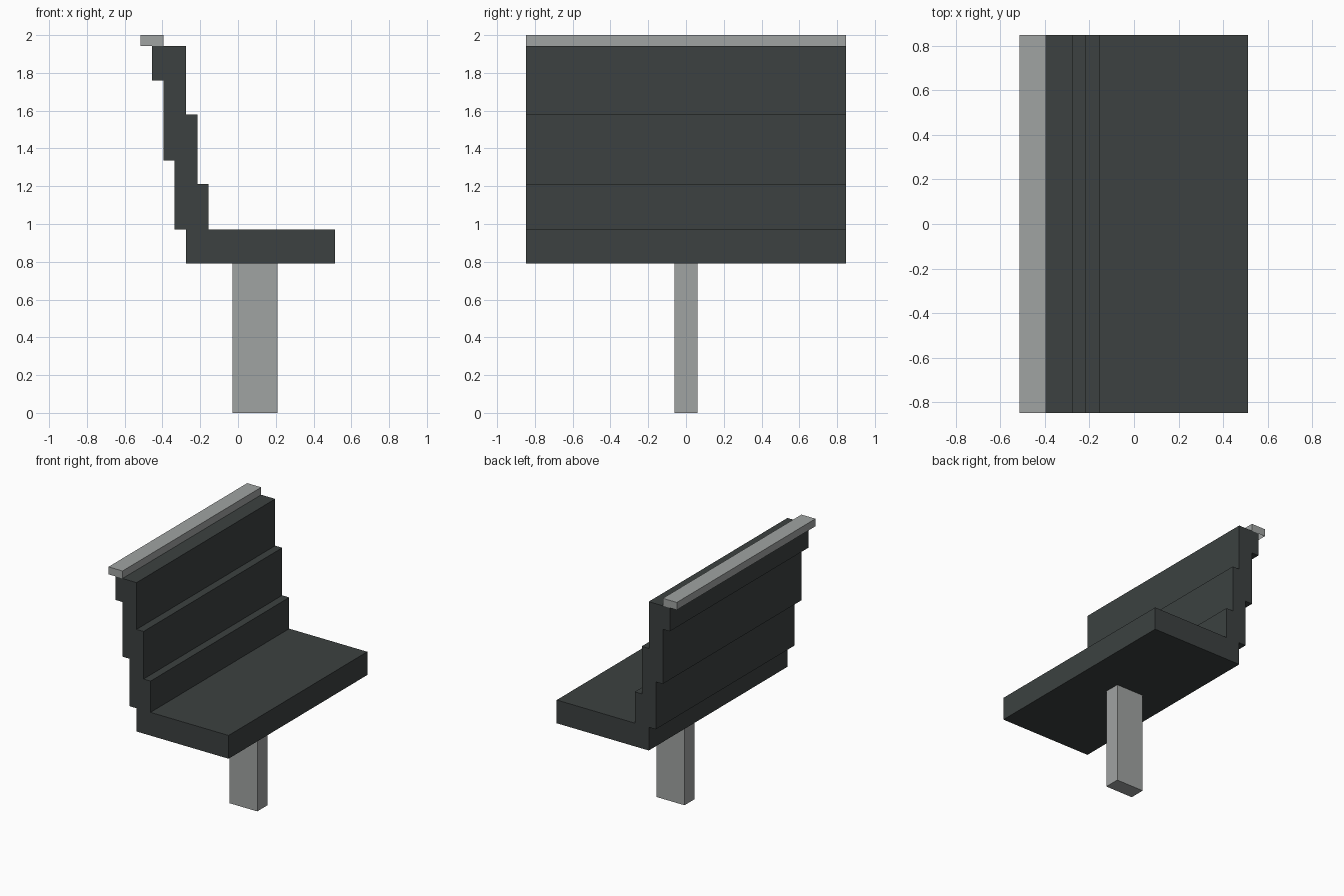
import bpy, bmesh

if "Cube" in bpy.data.objects:
    bpy.data.objects.remove(bpy.data.objects["Cube"])


def material(name, rgb):
    m = bpy.data.materials.new(name)
    m.diffuse_color = (*rgb, 1)
    m.use_nodes = True
    m.node_tree.nodes["Principled BSDF"].inputs["Base Color"].default_value = m.diffuse_color
    return m


def extrude_profile(name, profile, half_width, mat, open_bottom=False):
    """Extrude an (x, z) outline symmetrically along y."""
    bm = bmesh.new()
    face = bm.faces.new([bm.verts.new((x, -half_width, z)) for x, z in profile])
    ext = bmesh.ops.extrude_face_region(bm, geom=[face])
    moved = [g for g in ext["geom"] if isinstance(g, bmesh.types.BMVert)]
    bmesh.ops.translate(bm, verts=moved, vec=(0, 2 * half_width, 0))
    bmesh.ops.recalc_face_normals(bm, faces=bm.faces)
    if open_bottom:
        bm.normal_update()
        bmesh.ops.delete(bm, geom=[f for f in bm.faces if f.normal.z < -0.9],
                         context='FACES_ONLY')
    me = bpy.data.meshes.new(name)
    bm.to_mesh(me)
    bm.free()
    me.materials.append(mat)
    ob = bpy.data.objects.new(name, me)
    bpy.context.collection.objects.link(ob)
    return ob


def rect(x0, x1, z0, z1):
    return [(x0, z0), (x1, z0), (x1, z1), (x0, z1)]


dark = material("dark_slate", (0.045, 0.053, 0.052))
grey = material("metal_grey", (0.352, 0.367, 0.362))

# Seat slab with the stepped, leaning backrest
seat_profile = [
    (-0.275, 0.79), (0.513, 0.79), (0.513, 0.97),
    (-0.155, 0.97), (-0.155, 1.212), (-0.215, 1.212), (-0.215, 1.58),
    (-0.275, 1.58), (-0.275, 1.942), (-0.455, 1.942), (-0.455, 1.76),
    (-0.395, 1.76), (-0.395, 1.337), (-0.335, 1.337), (-0.335, 0.97),
    (-0.275, 0.97),
]
extrude_profile("seat_and_backrest", seat_profile, 0.848, dark)

# Grab rail along the top of the backrest, open underneath
extrude_profile("grab_rail", rect(-0.515, -0.395, 1.942, 2.0), 0.848, grey, True)

# Central support post
extrude_profile("support_post", rect(-0.03, 0.208, 0, 0.79), 0.061, grey)
